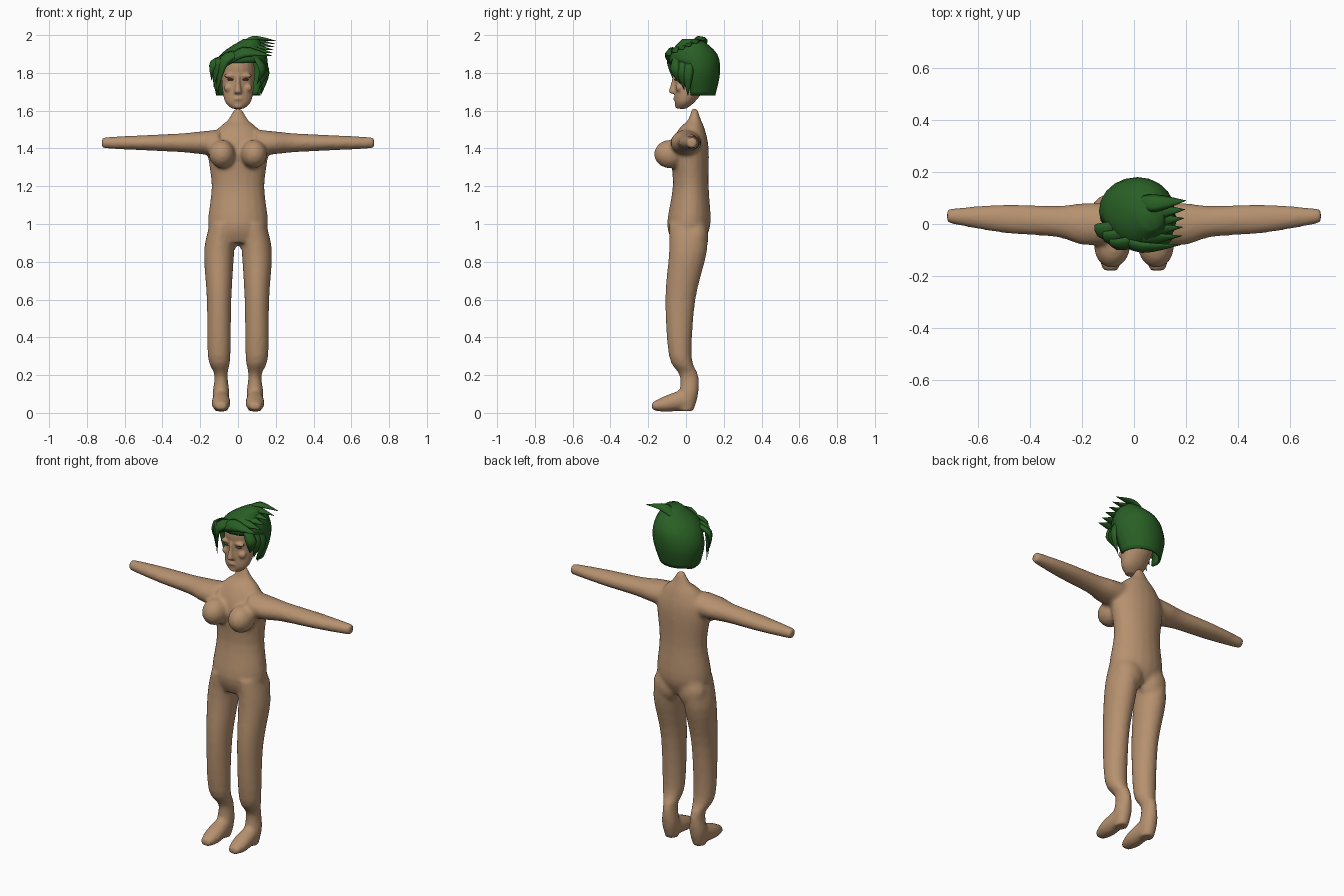
import bpy, bmesh, math
from mathutils import Vector, Matrix

default_cube = bpy.data.objects.get("Cube")
if default_cube:
    bpy.data.objects.remove(default_cube, do_unlink=True)

AXIS_X, AXIS_Y, AXIS_Z = Matrix.Identity(3)


def make_material(name, red, green, blue):
    material = bpy.data.materials.new(name)
    material.use_nodes = True
    colour = (red, green, blue, 1)
    material.diffuse_color = colour
    material.node_tree.nodes["Principled BSDF"].inputs["Base Color"].default_value = colour
    return material


skin = make_material("skin tan", .47, .285, .16)
hair_green = make_material("hair green", .022, .115, .018)
eye_brown = make_material("eye brown", .13, .07, .04)


def smooth_rows(rows, steps):
    """Pass a smooth spline through rows of numbers and sample it evenly."""
    rows = [Vector(row) for row in rows]
    result = []
    for index in range(len(rows) - 1):
        before, start = rows[max(index - 1, 0)], rows[index]
        end, after = rows[index + 1], rows[min(index + 2, len(rows) - 1)]
        for step in range(steps):
            t = step / steps
            bend = (before * -t * (1 - t) ** 2 + after * -t * t * (1 - t)) / 2
            main = start * (2 - 5 * t * t + 3 * t ** 3) + end * (t + 4 * t * t - 3 * t ** 3)
            result.append(bend + main / 2)
    return result + [rows[-1]]


def loft(mesh, rows, across, along, steps=4, sides=20):
    """Skin a closed tube through rows of centre x, y, z and two half widths."""
    loops = []
    for x, y, z, wide, deep in smooth_rows(rows, steps):
        angles = [math.tau * side / sides for side in range(sides)]
        centre = Vector((x, y, z))
        loops.append([mesh.verts.new(centre + across * wide * math.cos(angle)
                                     + along * deep * math.sin(angle)) for angle in angles])
    for lower, upper in zip(loops, loops[1:]):
        for side in range(sides):
            following = (side + 1) % sides
            mesh.faces.new((lower[side], lower[following], upper[following], upper[side]))
    mesh.faces.new(reversed(loops[0]))
    mesh.faces.new(loops[-1])


def ball(mesh, centre, size):
    placement = Matrix.Translation(centre) @ Matrix.Diagonal((*size, 1))
    bmesh.ops.create_uvsphere(mesh, u_segments=16, v_segments=10, radius=1, matrix=placement)


def finish(mesh, name, material):
    bmesh.ops.recalc_face_normals(mesh, faces=mesh.faces)
    data = bpy.data.meshes.new(name)
    mesh.to_mesh(data)
    mesh.free()
    data.materials.append(material)
    data.shade_smooth()
    part = bpy.data.objects.new(name, data)
    bpy.context.collection.objects.link(part)
    return part


def blend(part, voxel_size, iterations):
    """Merge overlapping volumes into one soft skin."""
    remesh = part.modifiers.new("blend", 'REMESH')
    remesh.mode = 'VOXEL'
    remesh.voxel_size = voxel_size
    remesh.use_smooth_shade = True
    soften = part.modifiers.new("soften", 'SMOOTH')
    soften.iterations = iterations


# Torso and neck: height, front, back, half width
body = bmesh.new()
torso = [(.9, -.07, .09, .13), (1, -.1, .13, .16), (1.2, -.07, .12, .14), (1.4, -.08, .12, .16),
         (1.5, -.04, .1, .11), (1.55, .01, .08, .055), (1.61, .03, .06, .02)]
loft(body, [(0, (front + back) / 2, height, half, (back - front) / 2)
            for height, front, back, half in torso], AXIS_X, AXIS_Y)

# Limbs, mirrored to both sides
arm = [(.1, 0, .08, .07), (.2, 0, .08, .06), (.3, .01, .06, .05), (.5, .02, .055, .04),
       (.7, .03, .03, .03), (.72, .03, .02, .02)]
leg = [(1, .08, .01, .07, .1), (.85, .1, .01, .08, .1), (.6, .1, -.03, .065, .08),
       (.3, .1, -.03, .06, .06), (.2, .09, .015, .035, .05), (.1, .09, .015, .045, .05),
       (.01, .09, 0, .035, .04)]
foot = [(.03, .08, .04, .06), (-.1, .05, .05, .045), (-.18, .035, .03, .02)]
for mirror in (-1, 1):
    loft(body, [(mirror * reach, depth, 1.43, deep, high)
                for reach, depth, deep, high in arm], AXIS_Y, AXIS_Z)
    loft(body, [(mirror * side, depth, height, wide, deep)
                for height, side, depth, wide, deep in leg], AXIS_X, AXIS_Y)
    loft(body, [(mirror * .09, depth, height, wide, high)
                for depth, height, wide, high in foot], AXIS_X, AXIS_Z)
    # Chest and hip volume
    ball(body, (mirror * .085, -.085, 1.37), (.07, .085, .075))
    ball(body, (mirror * .08, .05, .93), (.085, .07, .1))
blend(finish(body, "body", skin), voxel_size=.011, iterations=5)

# Head: height, front, back, half width
head = bmesh.new()
skull = [(1.61, -.045, 0, .03), (1.65, -.06, .05, .07), (1.75, -.06, .12, .086),
         (1.85, -.065, .13, .085), (1.92, -.02, .1, .05)]
loft(head, [(0, (front + back) / 2, height, half, (back - front) / 2)
            for height, front, back, half in skull], AXIS_X, AXIS_Y)

# Nose, lips, chin, brows and cheeks
loft(head, [(0, -.05, 1.79, .012, .02), (0, -.06, 1.74, .013, .02),
            (0, -.064, 1.7, .02, .027), (0, -.055, 1.69, .018, .02)], AXIS_X, AXIS_Y)
ball(head, (0, -.052, 1.663), (.027, .016, .011))
ball(head, (0, -.043, 1.625), (.025, .016, .014))
for mirror in (-1, 1):
    ball(head, (mirror * .04, -.05, 1.785), (.035, .016, .012))
    ball(head, (mirror * .05, -.035, 1.72), (.025, .02, .022))
blend(finish(head, "head", skin), voxel_size=.006, iterations=3)

# Eyes, set under the brow
for mirror, side_name in ((1, "left"), (-1, "right")):
    eye = bmesh.new()
    ball(eye, (mirror * .037, -.05, 1.765), (.02, .01, .006))
    finish(eye, side_name + "_eye", eye_brown)

# Hair cap, leaning to the left and cut open around the face
cap = bmesh.new()
loft(cap, [(0, .055, 1.68, .115, .1), (.01, .05, 1.8, .145, .13),
           (.03, .04, 1.9, .12, .125), (.07, .03, 1.98, .04, .05)], AXIS_X, AXIS_Y)
opening = []
for face in cap.faces:
    middle = face.calc_center_median()
    underside = len(face.verts) > 4 and middle.z < 1.7
    if underside or (middle.y < .015 and middle.z < 1.85):
        opening.append(face)
bmesh.ops.delete(cap, geom=opening, context='FACES')
thickness = finish(cap, "hair_cap", hair_green).modifiers.new("thickness", 'SOLIDIFY')
thickness.thickness = .012


def lock(mesh, root, middle, tip, width):
    """One flat, tapering lock of hair along a three-point curve."""
    direction = (tip - root).normalized()
    outward = middle - Vector((0, .05, 1.8))
    across = direction.cross(outward).normalized()
    rows = [(*root, width * .6, .01), (*middle, width, .015), (*tip, .001, .001)]
    loft(mesh, rows, across, across.cross(direction), sides=6)


def fan(mesh, first, last, count, width):
    """Spread locks evenly between a first and a last one."""
    for index in range(count):
        share = index / (count - 1)
        points = [Vector(a).lerp(Vector(b), share) for a, b in zip(first, last)]
        lock(mesh, *points, width)


# Windblown crown, swept fringe and strands beside the face
locks = bmesh.new()
fan(locks, [(-.08, -.05, 1.84), (.03, -.09, 1.91), (.18, -.08, 1.89)],
    [(0, .08, 1.93), (.08, .08, 1.98), (.2, .09, 1.97)], count=6, width=.035)
fan(locks, [(.05, -.05, 1.91), (-.07, -.08, 1.87), (-.115, -.03, 1.68)],
    [(-.02, 0, 1.9), (-.13, -.03, 1.85), (-.14, -.02, 1.76)], count=3, width=.035)
fan(locks, [(.08, -.05, 1.9), (.13, -.06, 1.82), (.1, -.03, 1.74)],
    [(.12, .02, 1.9), (.15, .01, 1.8), (.12, .01, 1.68)], count=3, width=.03)
finish(locks, "hair_locks", hair_green)
